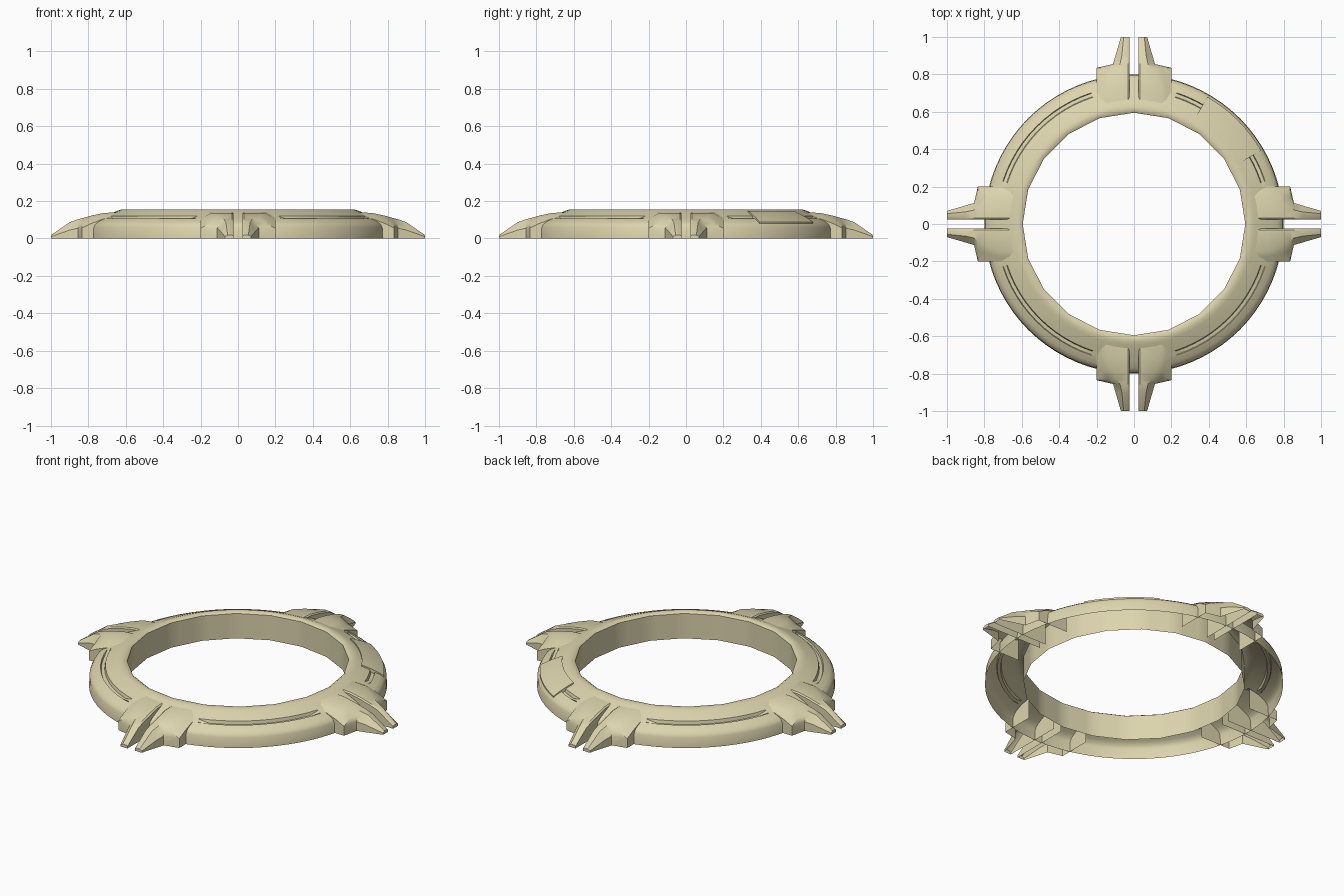
import bpy, bmesh, math
from math import cos, sin, pi, radians

if "Cube" in bpy.data.objects:
    bpy.data.objects.remove(bpy.data.objects["Cube"])

mat = bpy.data.materials.new("khaki")
mat.diffuse_color = (0.72, 0.66, 0.42, 1)
mat.use_nodes = True
mat.node_tree.nodes["Principled BSDF"].inputs["Base Color"].default_value = mat.diffuse_color


def finish(name, bm, angle=35):
    bmesh.ops.recalc_face_normals(bm, faces=bm.faces)
    # open shells: make sure upward-looking faces point up
    if sum(f.normal.z * f.calc_area() for f in bm.faces) < 0:
        bmesh.ops.reverse_faces(bm, faces=bm.faces)
    me = bpy.data.meshes.new(name)
    bm.to_mesh(me)
    bm.free()
    me.materials.append(mat)
    ob = bpy.data.objects.new(name, me)
    bpy.context.collection.objects.link(ob)
    bpy.ops.object.select_all(action='DESELECT')
    ob.select_set(True)
    bpy.context.view_layer.objects.active = ob
    bpy.ops.object.shade_smooth_by_angle(angle=radians(angle))
    return ob


def polar(r, a, z):
    return (r * cos(a), r * sin(a), z)


# Ring shell: (radius, height, groove drop); open underneath, 20-sided inner wall
PROFILE = [(0.595, 0, 0), (0.595, 0.147, 0), (0.607, 0.155, 0), (0.625, 0.155, 0),
           (0.645, 0.148, 0), (0.68, 0.133, 0), (0.712, 0.119, 0), (0.716, 0.117, 0.017),
           (0.734, 0.109, 0.013), (0.738, 0.107, 0), (0.77, 0.091, 0),
           (0.788, 0.077, 0), (0.797, 0.06, 0), (0.80, 0, 0)]
N = 80
bm = bmesh.new()
rings = []
for i in range(N):
    a = 2 * pi * i / N
    flat = cos(pi / 20) / cos(a % (pi / 10) - pi / 20)
    grooved = 19 < math.degrees(a) % 90 < 71
    row = []
    for j, (r, z, drop) in enumerate(PROFILE):
        if j < 3:
            r *= flat
        row.append(bm.verts.new(polar(r, a, z - (drop if grooved else 0))))
    rings.append(row)
for i in range(N):
    p, q = rings[i], rings[(i + 1) % N]
    for j in range(len(PROFILE) - 1):
        bm.faces.new((p[j], q[j], q[j + 1], p[j + 1]))
finish("ring_shell", bm)

# Prong stations: radius, crown height, crown half width, outer half width, shoulder height
STATIONS = [(0.64, 0.141, 0.15, 0.20, 0.125), (0.72, 0.136, 0.145, 0.20, 0.105),
            (0.785, 0.122, 0.115, 0.20, 0.08), (0.835, 0.108, 0.09, 0.20, 0.055),
            (0.855, 0.103, 0.075, 0.112, 0.055), (0.90, 0.087, 0.065, 0.099, 0.045),
            (1.0, 0.018, 0.055, 0.07, 0.010)]
GAP = 0.024


def prong_pair(name, ang):
    bm = bmesh.new()
    for s in (1, -1):
        rows = []
        for r, zt, wt, wo, zs in STATIONS:
            section = [(GAP, 0), (GAP, zt - 0.006), (GAP + 0.008, zt), (wt, zt),
                       ((wt + wo) / 2, zt * 0.5 + zs * 0.5), (wo, zs), (wo, 0)]
            rows.append([bm.verts.new((r * cos(ang) - s * y * sin(ang),
                                       r * sin(ang) + s * y * cos(ang), max(z, 0)))
                         for y, z in section])
        for p, q in zip(rows, rows[1:]):
            for j in range(len(p) - 1):
                bm.faces.new((p[j], p[j + 1], q[j + 1], q[j]))
        bm.faces.new(rows[-1])   # blunt tip
    finish(name, bm)


for name, k in (("right", 0), ("back", 1), ("left", 2), ("front", 3)):
    prong_pair(name + "_prongs", k * pi / 2)

# Raised access panel on the back right quadrant
bm = bmesh.new()
STRIP = [(0.665, 0.132), (0.665, 0.147), (0.70, 0.133), (0.745, 0.112), (0.785, 0.089), (0.785, 0.07)]
cols = [[bm.verts.new(polar(r, radians(30 + 30 * i / 8), z)) for r, z in STRIP] for i in range(9)]
for p, q in zip(cols, cols[1:]):
    for j in range(len(STRIP) - 1):
        bm.faces.new((p[j], p[j + 1], q[j + 1], q[j]))
bm.faces.new(cols[0])
bm.faces.new(cols[-1])
finish("access_panel", bm)
